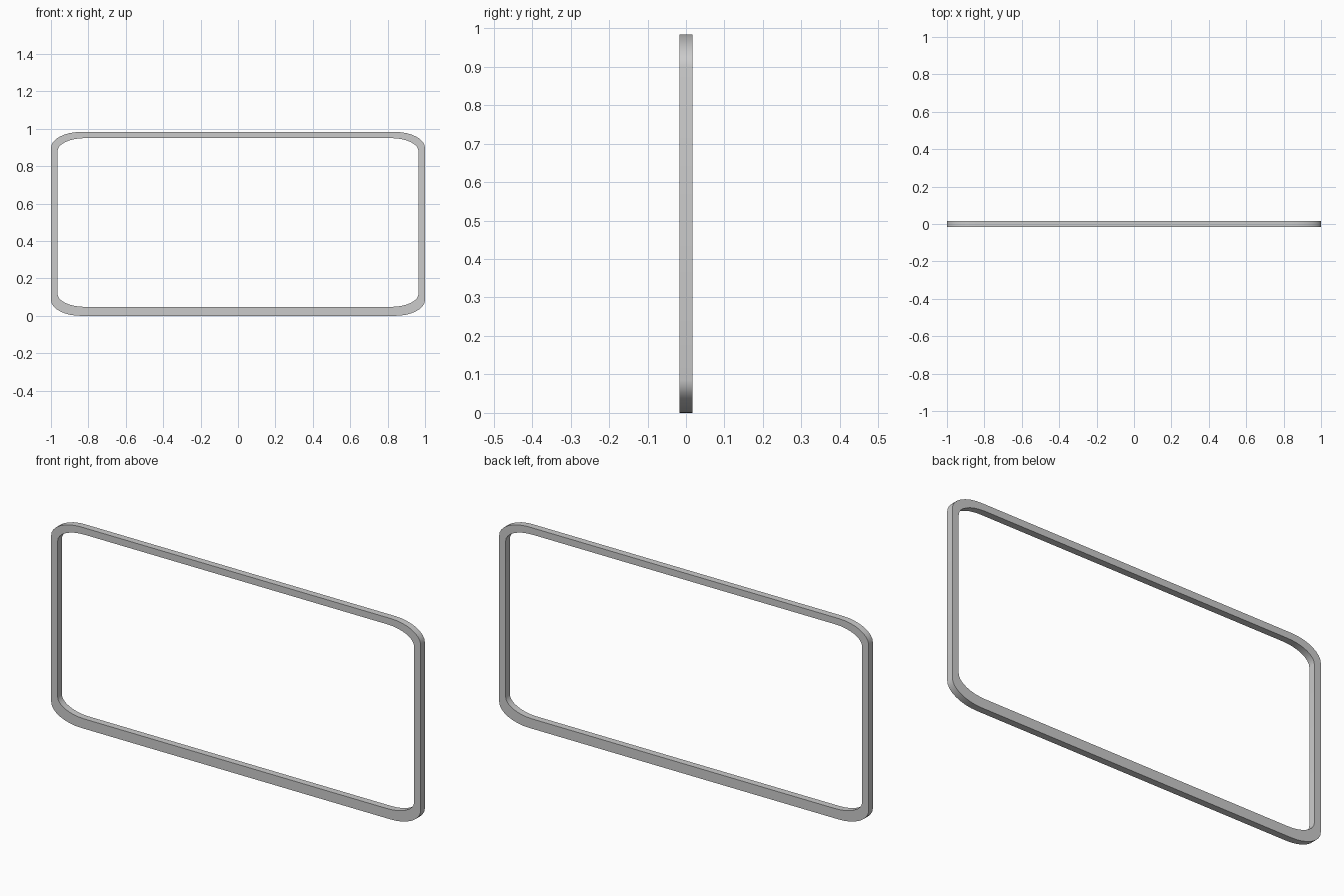
import bpy, bmesh, math

if "Cube" in bpy.data.objects:
    bpy.data.objects.remove(bpy.data.objects["Cube"])

SEG = 8          # facets per rounded corner
DEPTH = 0.0165   # half thickness


def loop(hx, z0, z1, rx, rz):
    """Rectangle outline with elliptical corners, as (x, z) points."""
    pts = []
    corners = [(hx - rx, z1 - rz, 0), (-hx + rx, z1 - rz, 90),
               (-hx + rx, z0 + rz, 180), (hx - rx, z0 + rz, 270)]
    for cx, cz, start in corners:
        for i in range(SEG + 1):
            a = math.radians(start + 90 * i / SEG)
            pts.append((cx + rx * math.cos(a), cz + rz * math.sin(a)))
    return pts


# rectangular frame: outer and inner outlines, front and back
outer = loop(1.0, 0.0, 0.983, 0.16, 0.085)
inner = loop(0.965, 0.048, 0.95, 0.145, 0.07)
bm = bmesh.new()
rings = [[bm.verts.new((x, y, z)) for x, z in pts]
         for pts, y in ((outer, -DEPTH), (outer, DEPTH), (inner, DEPTH), (inner, -DEPTH))]
n = len(outer)
for k in range(4):
    a, b = rings[k], rings[(k + 1) % 4]
    for i in range(n):
        j = (i + 1) % n
        bm.faces.new((a[i], a[j], b[j], b[i]))
bmesh.ops.recalc_face_normals(bm, faces=bm.faces)
mesh = bpy.data.meshes.new("window_frame")
bm.to_mesh(mesh)
bm.free()
frame = bpy.data.objects.new("window_frame", mesh)
bpy.context.collection.objects.link(frame)

# smooth corners, crisp edges
bpy.context.view_layer.objects.active = frame
frame.select_set(True)
bpy.ops.object.shade_smooth_by_angle(angle=math.radians(30))
